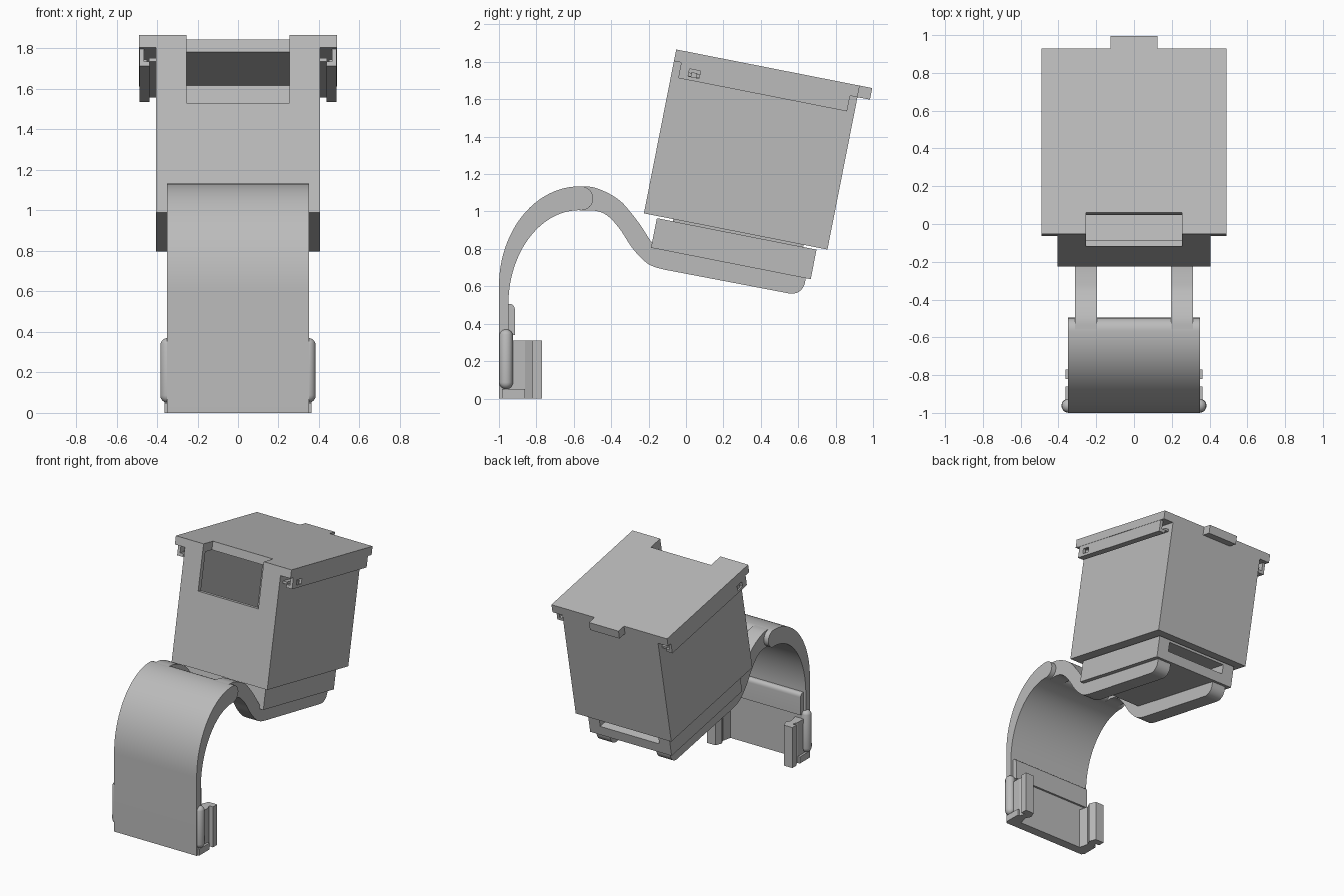
import bpy, bmesh, math
from mathutils import Matrix, Vector

if "Cube" in bpy.data.objects:
    bpy.data.objects.remove(bpy.data.objects["Cube"])

grey = bpy.data.materials.new("light_grey")
grey.diffuse_color = (0.5, 0.5, 0.5, 1)
grey.use_nodes = True
grey.node_tree.nodes["Principled BSDF"].inputs["Base Color"].default_value = grey.diffuse_color

# Tilted frame of the container: y runs to the back, z up its walls
TILT = Matrix.Translation((0, -0.225, 0.99)) @ Matrix.Rotation(math.radians(-11.15), 4, 'X')
FLAT = Matrix.Identity(4)


def prism(name, pts, axis, a, b, frame=FLAT, smooth=False):
    """Extrude a closed outline along x (points are y,z) or z (points are x,y)."""
    bm = bmesh.new()
    place = (lambda p, t: (t, p[0], p[1])) if axis == 'x' else (lambda p, t: (p[0], p[1], t))
    low = [bm.verts.new(place(p, a)) for p in pts]
    high = [bm.verts.new(place(p, b)) for p in pts]
    n = len(pts)
    bm.faces.new(low)
    bm.faces.new(high)
    for i in range(n):
        j = (i + 1) % n
        bm.faces.new((low[i], low[j], high[j], high[i]))
    bmesh.ops.recalc_face_normals(bm, faces=bm.faces)
    bm.transform(frame)
    mesh = bpy.data.meshes.new(name)
    bm.to_mesh(mesh)
    bm.free()
    mesh.materials.append(grey)
    ob = bpy.data.objects.new(name, mesh)
    bpy.context.collection.objects.link(ob)
    if smooth:
        shade(ob)
    return ob


def shade(ob):
    bpy.ops.object.select_all(action='DESELECT')
    ob.select_set(True)
    bpy.context.view_layer.objects.active = ob
    bpy.ops.object.shade_smooth_by_angle(angle=math.radians(35))


def box(name, x, y, z, frame=FLAT):
    return prism(name, [(x[0], y[0]), (x[1], y[0]), (x[1], y[1]), (x[0], y[1])], 'z', z[0], z[1], frame)


def cut(ob, *cutters):
    for c in cutters:
        m = ob.modifiers.new("cut", 'BOOLEAN')
        m.operation, m.object, m.solver = 'DIFFERENCE', c, 'EXACT'
    bpy.context.view_layer.update()
    done = bpy.data.meshes.new_from_object(ob.evaluated_get(bpy.context.evaluated_depsgraph_get()))
    ob.modifiers.clear()
    ob.data = done
    for c in cutters:
        bpy.data.objects.remove(c)


def arc(cy, cz, ry, rz, a0, a1, n):
    return [(cy + ry * math.cos(math.radians(a0 + (a1 - a0) * i / n)),
             cz + rz * math.sin(math.radians(a0 + (a1 - a0) * i / n))) for i in range(n + 1)]


def spline(pts, n=6):
    """Smooth curve through the given points."""
    v = [Vector(p) for p in pts]
    v = [2 * v[0] - v[1]] + v + [2 * v[-1] - v[-2]]
    out = []
    for i in range(1, len(v) - 2):
        p0, p1, p2, p3 = v[i - 1:i + 3]
        for k in range(n):
            t = k / n
            out.append(tuple(0.5 * (2 * p1 + (p2 - p0) * t + (2 * p0 - 5 * p1 + 4 * p2 - p3) * t * t
                                    + (3 * p1 - p0 - 3 * p2 + p3) * t ** 3)))
    return out + [tuple(pts[-1])]


def tilted(u, v):
    p = TILT @ Vector((0, u, v))
    return (p.y, p.z)


# Hollow container with a window at the top of its front wall
container = box("container", (-0.405, 0.405), (0, 1.0), (0, 0.83), TILT)
cut(container,
    box("cavity", (-0.37, 0.37), (0.035, 0.965), (0.035, 0.9), TILT),
    box("window", (-0.255, 0.255), (-0.1, 0.1), (0.55, 0.9), TILT))

# Lid with front notch and rear tab
prism("lid", [(-0.49, 0), (-0.255, 0), (-0.255, 0.115), (0.255, 0.115), (0.255, 0), (0.49, 0),
              (0.49, 1.0), (0.125, 1.0), (0.125, 1.068), (-0.125, 1.068), (-0.125, 1.0), (-0.49, 1.0)],
      'z', 0.83, 0.893, TILT)

# Base under the container, joined by a thin neck, with a slot in its back
box("neck", (-0.30, 0.30), (0.16, 0.87), (-0.013, 0.001), TILT)
base = box("base", (-0.345, 0.345), (0.073, 0.943), (-0.173, -0.012), TILT)
cut(base, box("slot", (-0.25, 0.25), (0.72, 1.1), (-0.10, -0.03), TILT))

# Curved strap with a rounded upper end
strap = ([(-1, 0)] + arc(-0.57, 0.60, 0.43, 0.534, 180, 90, 24)
         + arc(-0.56, 1.07, 0.064, 0.064, 90, -90, 12)
         + arc(-0.57, 0.50, 0.38, 0.507, 90, 180, 24) + [(-0.95, 0)])
prism("strap", strap, 'x', -0.35, 0.35, smooth=True)

# Arm outline: over the strap end, down, then along the underside of the base
upper = spline([(-0.57, 1.134), (-0.50, 1.13), (-0.42, 1.10), (-0.35, 1.055), (-0.30, 1.0),
                (-0.246, 0.93), (-0.187, 0.84), (-0.15, 0.80)])
lower = spline([(-0.11, 0.688), (-0.17, 0.704), (-0.22, 0.733), (-0.289, 0.807), (-0.353, 0.905),
                (-0.417, 0.975), (-0.48, 1.003), (-0.57, 1.006)])
tip = [tilted(*p) for p in arc(0.846, -0.20, 0.07, 0.07, 0, -90, 8)]
arm = upper + [tilted(0.916, -0.172)] + tip + lower

for side, s in (("left", -1), ("right", 1)):
    def sbox(name, x, y, z, frame=FLAT):
        return box(f"{side}_{name}", sorted((s * x[0], s * x[1])), y, z, frame)

    prism(f"{side}_arm", arm, 'x', s * 0.196, s * 0.312, smooth=True)

    # Lid rail: outer wall with a latch opening, lower lip, container ridge
    wall = sbox("rail_wall", (0.465, 0.487), (0.04, 0.96), (0.745, 0.832), TILT)
    cut(wall, sbox("latch_hole", (0.4, 0.6), (0.09, 0.15), (0.765, 0.805), TILT))
    sbox("latch", (0.45, 0.478), (0.105, 0.135), (0.765, 0.79), TILT)
    sbox("rail_lip", (0.437, 0.466), (0.04, 0.96), (0.745, 0.768), TILT)
    sbox("ridge", (0.40, 0.44), (0.04, 0.96), (0.768, 0.785), TILT)

    # Rounded pin on the strap edge
    bm = bmesh.new()
    bmesh.ops.create_uvsphere(bm, u_segments=20, v_segments=12, radius=0.037)
    for v in bm.verts:
        v.co.z += 0.123 if v.co.z > 1e-5 else -0.123
    bmesh.ops.translate(bm, verts=bm.verts, vec=(s * 0.347, -0.962, 0.21))
    mesh = bpy.data.meshes.new(f"{side}_pin")
    bm.to_mesh(mesh)
    bm.free()
    mesh.materials.append(grey)
    pin = bpy.data.objects.new(f"{side}_pin", mesh)
    bpy.context.collection.objects.link(pin)
    shade(pin)

    # Clip prong: foot, narrow stem and wider head
    sbox("clip_foot", (0.29, 0.362), (-0.985, -0.86), (0, 0.05))
    prism(f"{side}_clip", [(s * x, y) for x, y in
                           ((0.27, -0.95), (0.345, -0.95), (0.345, -0.86), (0.33, -0.82), (0.362, -0.82),
                            (0.362, -0.77), (0.29, -0.77), (0.27, -0.82), (0.29, -0.86))], 'z', 0, 0.31)

# Backing plate inside the strap with a thicker rounded top bar
box("backing_plate", (-0.33, 0.33), (-0.96, -0.93), (0, 0.42))
bar = [(-0.955, 0.34), (-0.915, 0.34)] + arc(-0.94, 0.475, 0.025, 0.03, 0, 90, 6) + [(-0.955, 0.505)]
prism("plate_bar", bar, 'x', -0.33, 0.33, smooth=True)
